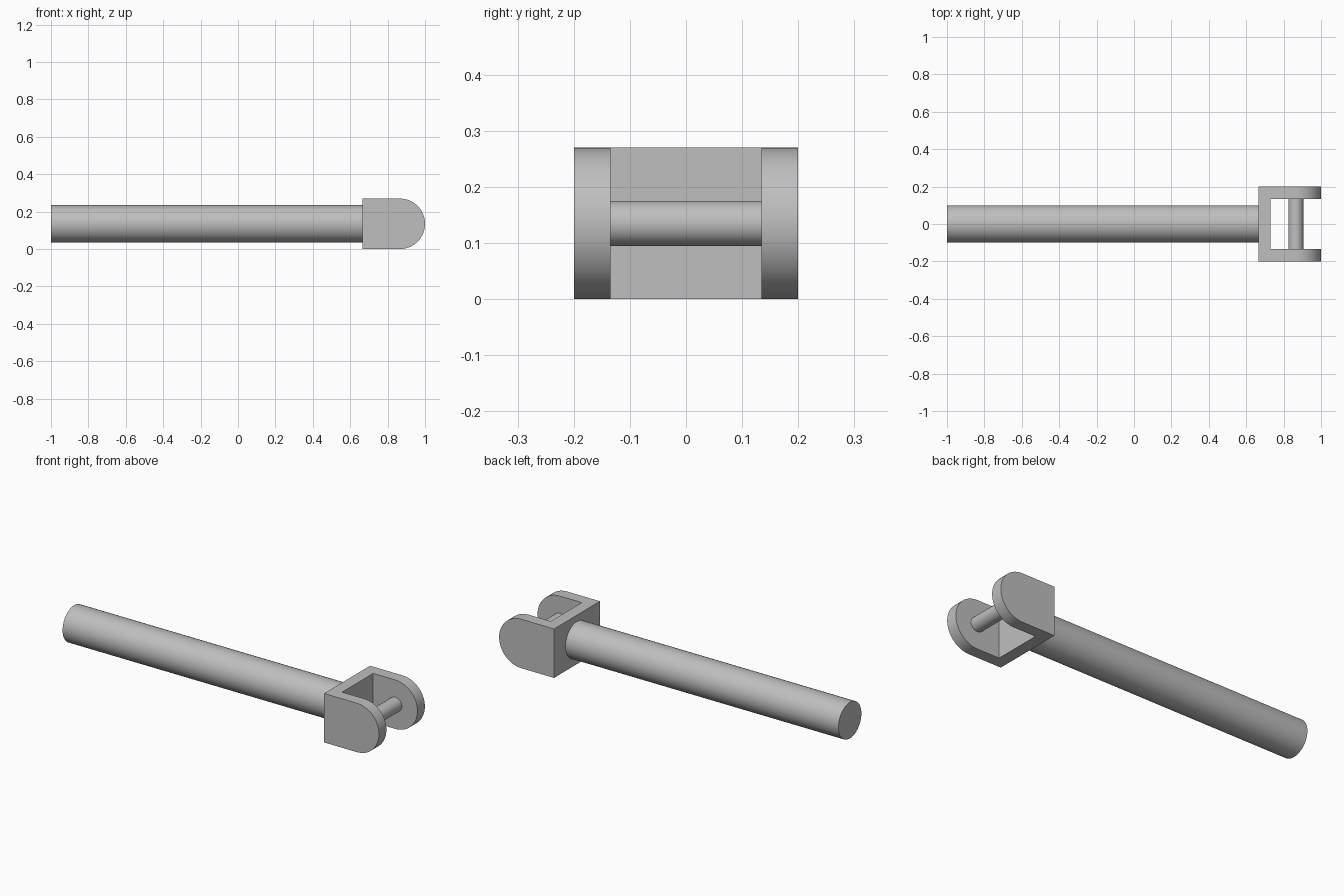
import bpy, bmesh, math
from mathutils import Matrix

cube = bpy.data.objects.get("Cube")
if cube:
    bpy.data.objects.remove(cube, do_unlink=True)

MID = 0.135          # axis height, also the radius of the rounded cheeks
EYE_X = 0.865        # centre of the rounded cheek ends
BACK, INNER = 0.665, 0.73
HALF, GAP = 0.2, 0.135

steel = bpy.data.materials.new("grey steel")
steel.use_nodes = True
colour = (0.52, 0.52, 0.52, 1)
steel.diffuse_color = colour
steel.node_tree.nodes["Principled BSDF"].inputs["Base Color"].default_value = colour


def finish(bm, name):
    bmesh.ops.recalc_face_normals(bm, faces=bm.faces)
    mesh = bpy.data.meshes.new(name)
    bm.to_mesh(mesh)
    bm.free()
    mesh.materials.append(steel)
    obj = bpy.data.objects.new(name, mesh)
    bpy.context.collection.objects.link(obj)
    bpy.ops.object.select_all(action='DESELECT')
    obj.select_set(True)
    bpy.context.view_layer.objects.active = obj
    bpy.ops.object.shade_smooth_by_angle(angle=math.radians(35))
    return obj


def cylinder(name, radius, length, centre, axis):
    bm = bmesh.new()
    matrix = Matrix.Translation(centre) @ Matrix.Rotation(math.pi / 2, 4, axis)
    bmesh.ops.create_cone(bm, cap_ends=True, segments=64, radius1=radius,
                          radius2=radius, depth=length, matrix=matrix)
    return finish(bm, name)


def prism(bm, bottom, top):
    """Close two matching outlines into a solid."""
    a = [bm.verts.new(p) for p in bottom]
    b = [bm.verts.new(p) for p in top]
    bm.faces.new(a)
    bm.faces.new(b[::-1])
    for i in range(len(a)):
        j = (i + 1) % len(a)
        bm.faces.new((a[i], a[j], b[j], b[i]))


# U-shaped fork: a channel outline in plan, up to where the ends start to round
bm = bmesh.new()
plan = [(BACK, -HALF), (EYE_X, -HALF), (EYE_X, -GAP), (INNER, -GAP),
        (INNER, GAP), (EYE_X, GAP), (EYE_X, HALF), (BACK, HALF)]
prism(bm, [(x, y, 0) for x, y in plan], [(x, y, 2 * MID) for x, y in plan])

# Rounded ends: swap each flat end face for a half-round extension
ends = [f for f in bm.faces
        if all(abs(v.co.x - EYE_X) < 1e-5 for v in f.verts)]
bmesh.ops.delete(bm, geom=ends, context='FACES_ONLY')
arc = [(EYE_X + MID * math.cos(t), MID + MID * math.sin(t))
       for t in (math.pi * (i / 32 - 0.5) for i in range(33))]
for side in (-1, 1):
    outer = [bm.verts.new((x, side * HALF, z)) for x, z in arc]
    inner = [bm.verts.new((x, side * GAP, z)) for x, z in arc]
    bm.faces.new(outer)
    bm.faces.new(inner)
    for i in range(len(arc) - 1):
        bm.faces.new((outer[i], outer[i + 1], inner[i + 1], inner[i]))
bmesh.ops.remove_doubles(bm, verts=bm.verts, dist=1e-4)
# Merge each cheek side into one flat face
bmesh.ops.dissolve_limit(bm, angle_limit=0.002, verts=bm.verts, edges=bm.edges)
finish(bm, "fork")

# Shaft behind the fork and the cross pin between its cheeks
cylinder("shaft", 0.1, BACK + 1, ((BACK - 1) / 2, 0, MID), 'Y')
cylinder("cross_pin", 0.04, 2 * GAP, (EYE_X, 0, MID), 'X')
